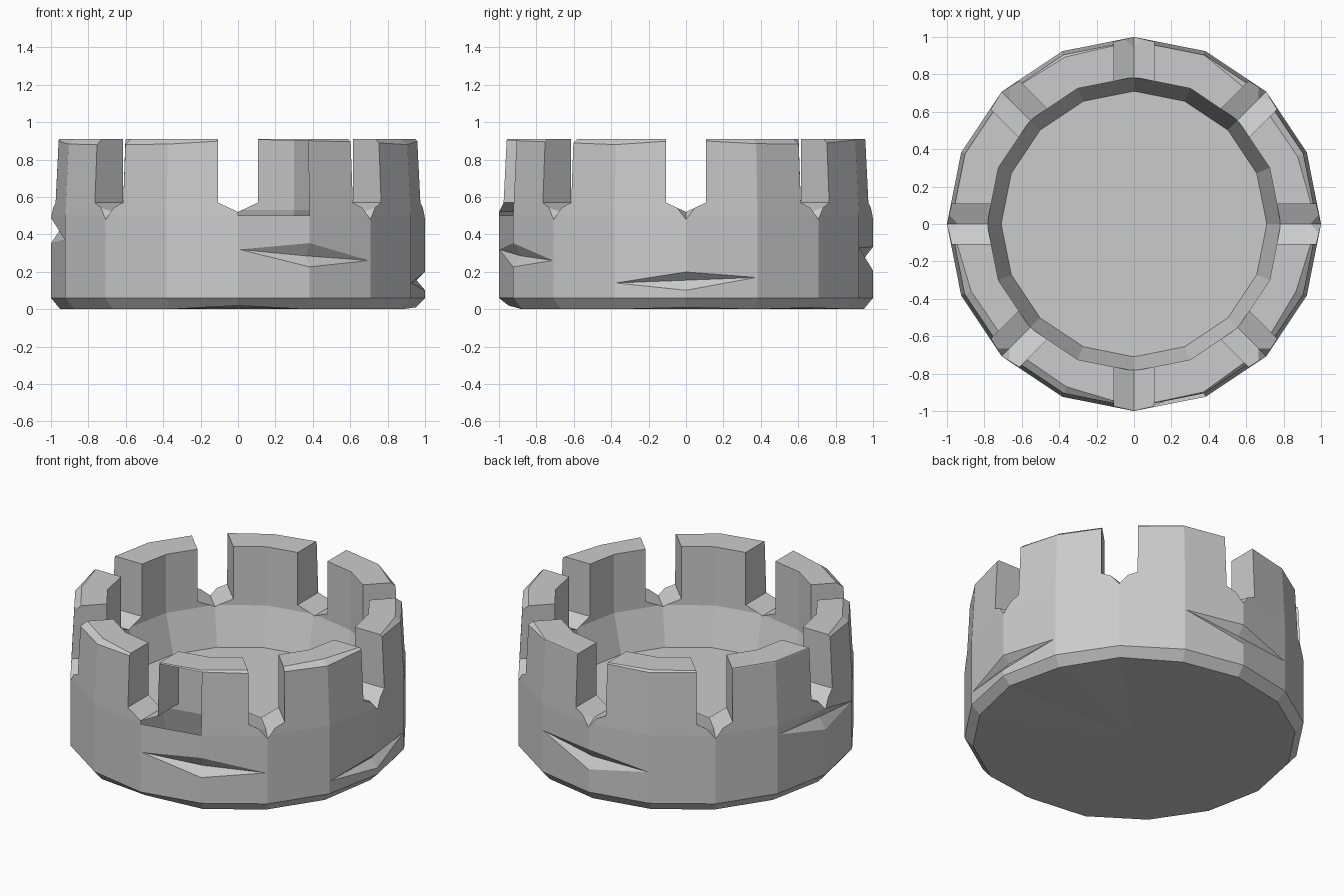
import bpy, bmesh, math
from mathutils import Vector

if "Cube" in bpy.data.objects:
    bpy.data.objects.remove(bpy.data.objects["Cube"])

N = 16


def polar(deg, r, z, side=0.0):
    a = math.radians(deg)
    return Vector((r * math.cos(a) - side * math.sin(a),
                   r * math.sin(a) + side * math.cos(a), z))


def make_object(name, bm):
    bmesh.ops.recalc_face_normals(bm, faces=bm.faces[:])
    me = bpy.data.meshes.new(name)
    bm.to_mesh(me)
    bm.free()
    ob = bpy.data.objects.new(name, me)
    bpy.context.collection.objects.link(ob)
    return ob


def hull(name, pts):
    bm = bmesh.new()
    for p in pts:
        bm.verts.new(p)
    bmesh.ops.convex_hull(bm, input=bm.verts[:])
    return make_object(name, bm)


# Tower ring: 16-sided profile, with worn top and bottom edges at some corners
top_wear = {9: 0.9, 10: 1.0, 11: 0.9, 14: 0.5, 15: 1.0, 1: 0.8, 2: 0.9, 5: 0.3, 13: 0.15}
base_lift = {12: 0.02, 0: 0.01, 2: 0.008}
bm = bmesh.new()
rings = []
for i in range(N):
    w = top_wear.get(i, 0.0)
    profile = [(0.95, base_lift.get(i, 0)), (1.0, 0.06), (1.0, 0.50),
               (0.98, 0.908 - 0.003 - 0.025 * w), (0.978 - 0.04 * w, 0.91),
               (0.785, 0.91), (0.785, 0.53), (0.71, 0.29)]
    rings.append([bm.verts.new(polar(i * 360 / N, r, z)) for r, z in profile])
base_mid = bm.verts.new((0, 0, 0.01))
floor_mid = bm.verts.new((0, 0, 0.29))
for i in range(N):
    a, b = rings[i], rings[(i + 1) % N]
    for k in range(len(a) - 1):
        bm.faces.new((a[k], b[k], b[k + 1], a[k + 1]))
    bm.faces.new((a[0], b[0], base_mid))
    bm.faces.new((a[-1], b[-1], floor_mid))
tower = make_object("battlement_ring", bm)

cutters = []

# Notches between the merlons: V-bottomed slot plus a chipped outer lip
for k in range(8):
    deg = 45 * k
    section = [(-0.107, 0.57), (0, 0.52), (0.107, 0.57), (0.107, 1.2), (-0.107, 1.2)]
    bm = bmesh.new()
    ends = [[bm.verts.new(polar(deg, r, z, s)) for s, z in section] for r in (0.6, 1.2)]
    bm.faces.new(ends[0])
    bm.faces.new(ends[1])
    for j in range(5):
        n = (j + 1) % 5
        bm.faces.new((ends[0][j], ends[0][n], ends[1][n], ends[1][j]))
    cutters.append(make_object("notch_cutter", bm))
    cutters.append(hull("lip_cutter", [
        polar(deg, 0.94, 0.521), polar(deg, 1.06, 0.44), polar(deg, 0.94, 0.6),
        polar(deg, 1.06, 0.575, 0.12), polar(deg, 1.06, 0.575, -0.12)]))

# Gashes in the outer wall, each centred on a corner edge
def gash(deg, z0, z1, z2, up, down, depth=0.045):
    rim = [polar(deg - 22.5, 1.001, z0), polar(deg, 1.001, z1 + up),
           polar(deg + 22.5, 1.001, z2), polar(deg, 1.001, z1 - down)]
    bm = bmesh.new()
    inner = [bm.verts.new(p) for p in rim]
    outer = [bm.verts.new((p.x * 1.05, p.y * 1.05, p.z)) for p in rim]
    deep = bm.verts.new(polar(deg, 1 - depth, z1))
    for j in range(4):
        n = (j + 1) % 4
        bm.faces.new((inner[j], inner[n], deep))
        bm.faces.new((inner[j], inner[n], outer[n], outer[j]))
    bm.faces.new((outer[0], outer[1], outer[3]))
    bm.faces.new((outer[2], outer[3], outer[1]))
    cutters.append(make_object("gash_cutter", bm))

gash(-67.5, 0.32, 0.285, 0.26, 0.07, 0.06)
gash(0, 0.14, 0.155, 0.17, 0.045, 0.055)
gash(90, 0.33, 0.275, 0.26, 0.06, 0.07)
gash(180, 0.44, 0.42, 0.37, 0.07, 0.07)

# Cut everything and bake the result
for c in cutters:
    c.hide_render = True
    m = tower.modifiers.new("cut", 'BOOLEAN')
    m.operation = 'DIFFERENCE'
    m.solver = 'EXACT'
    m.object = c
dg = bpy.context.evaluated_depsgraph_get()
baked = bpy.data.meshes.new_from_object(tower.evaluated_get(dg))
tower.modifiers.clear()
tower.data = baked
for c in cutters:
    bpy.data.objects.remove(c)
